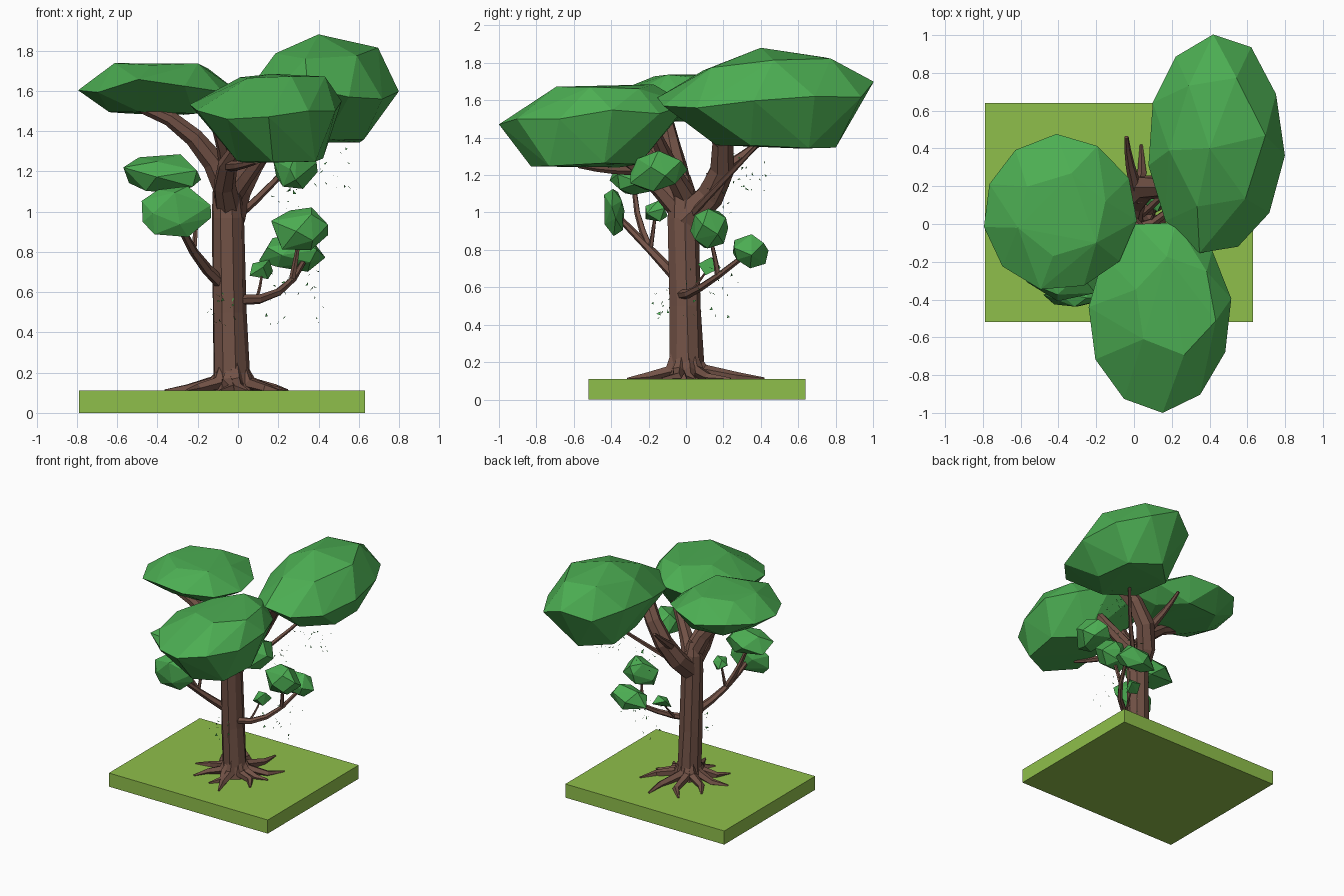
import bpy, bmesh, math, random
from mathutils import Vector

if "Cube" in bpy.data.objects:
    bpy.data.objects.remove(bpy.data.objects["Cube"])

random.seed(4)
uni = random.uniform


def material(name, rgb):
    m = bpy.data.materials.new(name)
    m.diffuse_color = (*rgb, 1)
    m.use_nodes = True
    m.node_tree.nodes["Principled BSDF"].inputs["Base Color"].default_value = m.diffuse_color
    return m


GRASS = material("grass", (0.275, 0.52, 0.07))
BARK = material("bark", (0.17, 0.085, 0.062))
LEAF = material("leaf", (0.072, 0.42, 0.085))


def finish(bm, name, mat):
    bmesh.ops.recalc_face_normals(bm, faces=bm.faces[:])
    me = bpy.data.meshes.new(name)
    bm.to_mesh(me)
    bm.free()
    me.materials.append(mat)
    ob = bpy.data.objects.new(name, me)
    bpy.context.collection.objects.link(ob)
    return ob


def tube(name, P, radii, sides):
    """Tapered flat-sided wood along the points P."""
    bm = bmesh.new()
    t_old = (P[1] - P[0]).normalized()
    u = t_old.orthogonal().normalized()
    rings = []
    for i, p in enumerate(P):
        t = (P[min(i + 1, len(P) - 1)] - P[max(i - 1, 0)]).normalized()
        u = t_old.rotation_difference(t) @ u
        v, t_old = t.cross(u), t
        rings.append([bm.verts.new(p + (u * math.cos(a) + v * math.sin(a)) * radii[i] * uni(0.93, 1.07))
                      for a in (math.tau * k / sides for k in range(sides))])
    for a, b in zip(rings, rings[1:]):
        for k in range(sides):
            j = (k + 1) % sides
            bm.faces.new((a[k], a[j], b[j], b[k]))
    bm.faces.new(rings[0])
    bm.faces.new(rings[-1])
    finish(bm, name, BARK)


def limb(name, start, mid, end, r, taper=0.5, sides=6):
    """Limb bending smoothly through a middle point; returns that point."""
    a, m, b = Vector(start), Vector(mid), Vector(end)
    c = 2 * m - (a + b) / 2
    T = [i / 4 for i in range(5)]
    P = [a * (1 - t) ** 2 + c * 2 * t * (1 - t) + b * t * t for t in T]
    tube(name, P, [r * (1 - t * (1 - taper)) for t in T], sides)
    return m


def hull(name, pts):
    """Faceted foliage mass wrapped around the points."""
    bm = bmesh.new()
    for p in pts:
        bm.verts.new(p)
    res = bmesh.ops.convex_hull(bm, input=bm.verts[:])
    loose = [g for g in res["geom_interior"] if isinstance(g, bmesh.types.BMVert)]
    bmesh.ops.delete(bm, geom=loose, context='VERTS')
    finish(bm, name, LEAF)


def canopy(name, *rings):
    """Hull of rings (centre, half width, half depth, rise along y, count)."""
    pts = []
    for c, w, d, rise, n in rings:
        turn = uni(0, 1)
        wave = 0.04 if n > 6 else 0.015
        for k in range(n):
            a = math.tau * (k + turn) / n
            x, y = w * math.cos(a) * uni(1.0, 1.05), d * math.sin(a) * uni(1.0, 1.05)
            pts.append((c[0] + x, c[1] + y, c[2] + rise * y + uni(-wave, wave)))
    hull(name, pts)


def clump(name, c, s, n=14):
    pts = []
    for i in range(n):
        z = 1 - 2 * (i + 0.5) / n
        a, r, k = i * 2.4 + uni(-0.4, 0.4), math.sqrt(1 - z * z), uni(0.92, 1.15)
        d = (r * math.cos(a), r * math.sin(a), z)
        pts.append([c[j] + s[j] * d[j] * k for j in range(3)])
    hull(name, pts)
    return Vector(c)


# Ground slab
bm = bmesh.new()
bmesh.ops.create_cube(bm, size=1)
for v in bm.verts:
    v.co = (-0.08 + v.co.x * 1.42, 0.06 + v.co.y * 1.16, 0.055 + v.co.z * 0.11)
finish(bm, "ground_slab", GRASS)

# Trunk, leaning slightly left and forward
Z = (0.1, 0.2, 0.5, 0.97, 1.1, 1.2)
tube("trunk", [Vector((-0.033 - 0.018 * z, 0.01 - 0.025 * z, z)) for z in Z],
     (0.115, 0.092, 0.084, 0.083, 0.072, 0.04), 9)

# Roots spreading over the slab, longest towards the back
for i in range(10):
    a = math.tau * (i + uni(-0.25, 0.25)) / 10
    reach = 0.31 + 0.14 * max(0, math.sin(a)) ** 4 + uni(-0.06, 0.03)
    base = Vector((-0.03, 0.005, 0))
    out = Vector((math.cos(a), math.sin(a), 0))
    side = Vector((-out.y, out.x, 0)) * uni(-0.05, 0.05)
    up = Vector((0, 0, 1))
    tube(f"root_{i}", [base + out * 0.065 + up * uni(0.2, 0.28), base + out * 0.09 + up * 0.15,
                       base + out * reach * 0.65 + side + up * 0.12, base + out * reach + up * 0.11],
         (0.02, 0.036, 0.026, 0.008), 5)

# Small foliage clumps
clump_left_high = clump("clump_left_high", (-0.37, -0.27, 1.18), (0.2, 0.13, 0.1))
clump_left_low = clump("clump_left_low", (-0.31, -0.385, 1.0), (0.16, 0.06, 0.13))
clump_left_small = clump("clump_left_small", (-0.2, -0.16, 1.01), (0.06, 0.07, 0.06), 9)
clump_front = clump("clump_front", (0.28, -0.15, 1.22), (0.12, 0.15, 0.11))
clump_right_high = clump("clump_right_high", (0.31, 0.12, 0.91), (0.14, 0.1, 0.11))
clump_right_low = clump("clump_right_low", (0.28, 0.34, 0.79), (0.17, 0.1, 0.09))
clump_right_small = clump("clump_right_small", (0.12, 0.13, 0.715), (0.07, 0.07, 0.06), 6)

# Main limbs
limb("limb_left", (-0.05, -0.02, 1.1), (-0.22, -0.08, 1.37), (-0.49, -0.11, 1.53), 0.065, sides=7)
limb("limb_back", (-0.045, -0.01, 0.96), (0.06, 0.195, 1.23), (0.28, 0.13, 1.55), 0.08, 0.7, 7)
front = limb("limb_front", (-0.05, -0.03, 1.02), (-0.05, -0.24, 1.23), (0.1, -0.48, 1.4), 0.065, sides=7)
limb("limb_front_right", (-0.03, -0.01, 1.1), (0.1, -0.1, 1.27), (0.27, -0.2, 1.5), 0.06, sides=7)
limb("limb_front_left", (-0.04, -0.02, 1.15), (-0.07, -0.17, 1.32), (-0.12, -0.27, 1.46), 0.05)
limb("limb_front_low", front, front + Vector((0.05, -0.16, 0)), front + Vector((0.14, -0.33, 0.02)), 0.03)
limb("stub_back", (0.03, 0.13, 1.18), (-0.02, 0.31, 1.31), (-0.04, 0.46, 1.43), 0.038, 0.3)
limb("branch_back_right", (-0.01, 0.01, 0.97), (0.18, 0.18, 1.15), (0.36, 0.38, 1.36), 0.022, sides=5)

# Low side branches, with forks reaching into the clumps
left = limb("branch_left", (-0.08, -0.04, 0.64), (-0.22, -0.19, 0.8), clump_left_low, 0.032)
limb("fork_left_high", left, (-0.31, -0.26, 1.0), clump_left_high, 0.022, sides=5)
limb("fork_left_small", left, left.lerp(clump_left_small, 0.5), clump_left_small, 0.014, sides=5)
right = limb("branch_right", (-0.01, -0.03, 0.56), (0.2, 0.08, 0.6), (0.33, 0.3, 0.76), 0.027)
limb("fork_right_high", (0.27, 0.17, 0.67), (0.29, 0.15, 0.78), clump_right_high, 0.016, sides=5)
limb("twig_right", (0.09, 0.02, 0.565), (0.11, 0.07, 0.63), clump_right_small, 0.01, sides=5)

# Three large canopies: underside, rim and crown rings
canopy("canopy_left", ((-0.38, 0.09, 1.49), 0.26, 0.24, 0, 6),
       ((-0.395, 0.06, 1.62), 0.395, 0.4, 0, 11), ((-0.38, 0.05, 1.725), 0.24, 0.22, 0, 6))
canopy("canopy_front", ((0.21, -0.54, 1.25), 0.22, 0.29, 0, 6),
       ((0.135, -0.49, 1.52), 0.37, 0.495, 0.08, 11), ((0.22, -0.43, 1.675), 0.22, 0.26, 0, 6))
canopy("canopy_back", ((0.42, 0.48, 1.35), 0.22, 0.31, -0.03, 6),
       ((0.435, 0.42, 1.62), 0.355, 0.57, 0.07, 11), ((0.44, 0.43, 1.8), 0.25, 0.36, 0.1, 6),
       ((0.4, 0.4, 1.87), 0, 0, 0, 1))

# Falling leaves: tiny loose triangles in drifts
bm = bmesh.new()
for c, s, n in [((0.28, 0.13, 0.55), 0.15, 26), ((-0.08, -0.1, 0.5), 0.09, 24),
                ((0.45, 0.35, 1.22), 0.12, 22), ((0.23, 0.18, 1.08), 0.09, 14)]:
    for _ in range(n):
        p = Vector([q + s * uni(-1, 1) for q in c])
        bm.faces.new([bm.verts.new(p + Vector([uni(-0.013, 0.013) for _ in range(3)])) for _ in range(3)])
finish(bm, "falling_leaves", LEAF)
